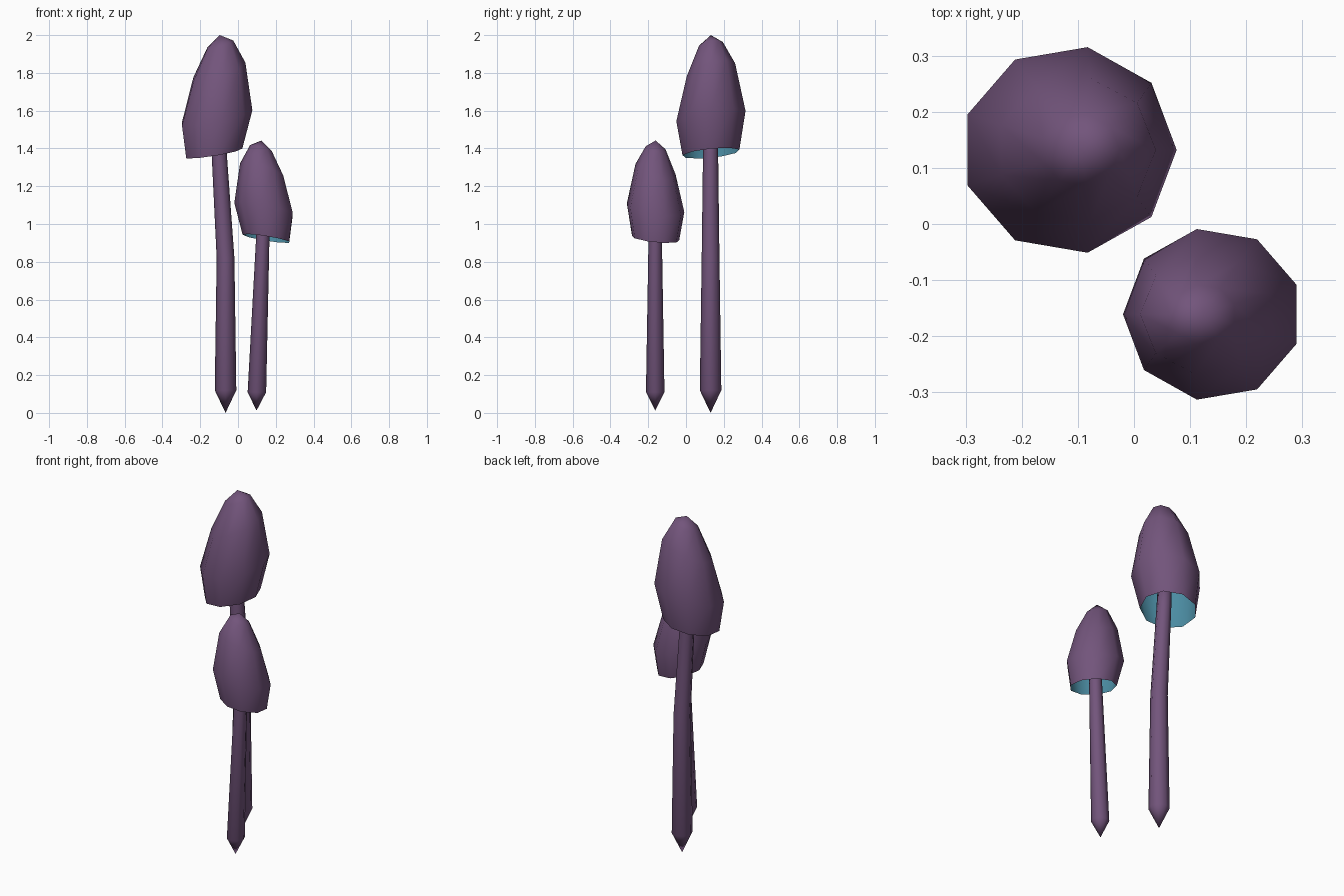
import bpy, bmesh, math

if "Cube" in bpy.data.objects:
    bpy.data.objects.remove(bpy.data.objects["Cube"])


def material(name, rgb):
    m = bpy.data.materials.new(name)
    m.diffuse_color = (*rgb, 1)
    m.use_nodes = True
    m.node_tree.nodes["Principled BSDF"].inputs["Base Color"].default_value = m.diffuse_color
    return m


PURPLE = material("dusky purple", (0.17, 0.09, 0.20))
TEAL = material("gill teal", (0.07, 0.26, 0.36))


def loft(name, mat, rings, start=None, end=None, flip=False):
    """Skin a list of vertex rings (bottom to top) with optional pointed ends."""
    bm = bmesh.new()
    loops = [[bm.verts.new(p) for p in r] for r in rings]
    n = len(loops[0])
    for a, b in zip(loops, loops[1:]):
        for i in range(n):
            j = (i + 1) % n
            bm.faces.new((a[i], a[j], b[j], b[i]))
    if start:
        v = bm.verts.new(start)
        for i in range(n):
            bm.faces.new((loops[0][(i + 1) % n], loops[0][i], v))
    if end:
        v = bm.verts.new(end)
        for i in range(n):
            bm.faces.new((loops[-1][i], loops[-1][(i + 1) % n], v))
    if flip:
        bmesh.ops.reverse_faces(bm, faces=bm.faces[:])
    for f in bm.faces:
        f.smooth = True
    me = bpy.data.meshes.new(name)
    bm.to_mesh(me)
    bm.free()
    me.materials.append(mat)
    ob = bpy.data.objects.new(name, me)
    bpy.context.collection.objects.link(ob)
    return ob


# Cap rings relative to the apex: dx, dz, radius x, radius y, slope x, slope y
CAP = [(-0.033, -0.625, 0.153, 0.153, 0.16, 0.10),
       (-0.019, -0.435, 0.192, 0.186, 0.195, 0.15),
       (-0.006, -0.192, 0.142, 0.130, 0.33, 0.27),
       (0.001, -0.050, 0.071, 0.064, 0.30, 0.15)]


def cap(name, apex, scale, turn, sides=9):
    def rings(inset):
        out = []
        for k, (dx, dz, rx, ry, sx, sy) in enumerate(CAP):
            d = inset if k else 0      # the rim edge is shared
            ring = []
            for i in range(sides):
                a = math.tau * i / sides
                x, y = (rx - d) * math.cos(a), (ry - d) * math.sin(a)
                z = dz + sx * x + sy * y - d * 0.5
                ring.append((apex[0] + turn * scale * (dx + x),
                             apex[1] + turn * scale * y,
                             apex[2] + scale * z))
            out.append(ring)
        return out

    loft(name, PURPLE, rings(0), end=apex)
    loft(name + "_lining", TEAL, rings(0.006),
         end=(apex[0], apex[1], apex[2] - 0.008), flip=True)


def stem(name, y, tip, path, sides=8):
    """path holds x, z, radius for each ring."""
    rings = [[(x + r * math.cos(math.tau * i / sides),
               y + r * math.sin(math.tau * i / sides), z)
              for i in range(sides)] for x, z, r in path]
    top = path[-1]
    loft(name, PURPLE, rings, start=(tip[0], y, tip[1]), end=(top[0], y, top[1] + 0.01))


# Tall mushroom
cap("tall_cap", (-0.097, 0.132, 2.0), 1.0, 1)
stem("tall_stem", 0.13, (-0.066, 0.0),
     [(-0.066, 0.12, 0.057), (-0.066, 0.82, 0.047), (-0.10, 1.38, 0.040), (-0.107, 1.52, 0.038)])

# Short mushroom, turned half a circle
cap("short_cap", (0.124, -0.161, 1.442), 0.83, -1)
stem("short_stem", -0.163, (0.098, 0.012),
     [(0.100, 0.11, 0.049), (0.132, 0.95, 0.035), (0.136, 1.07, 0.034)])
